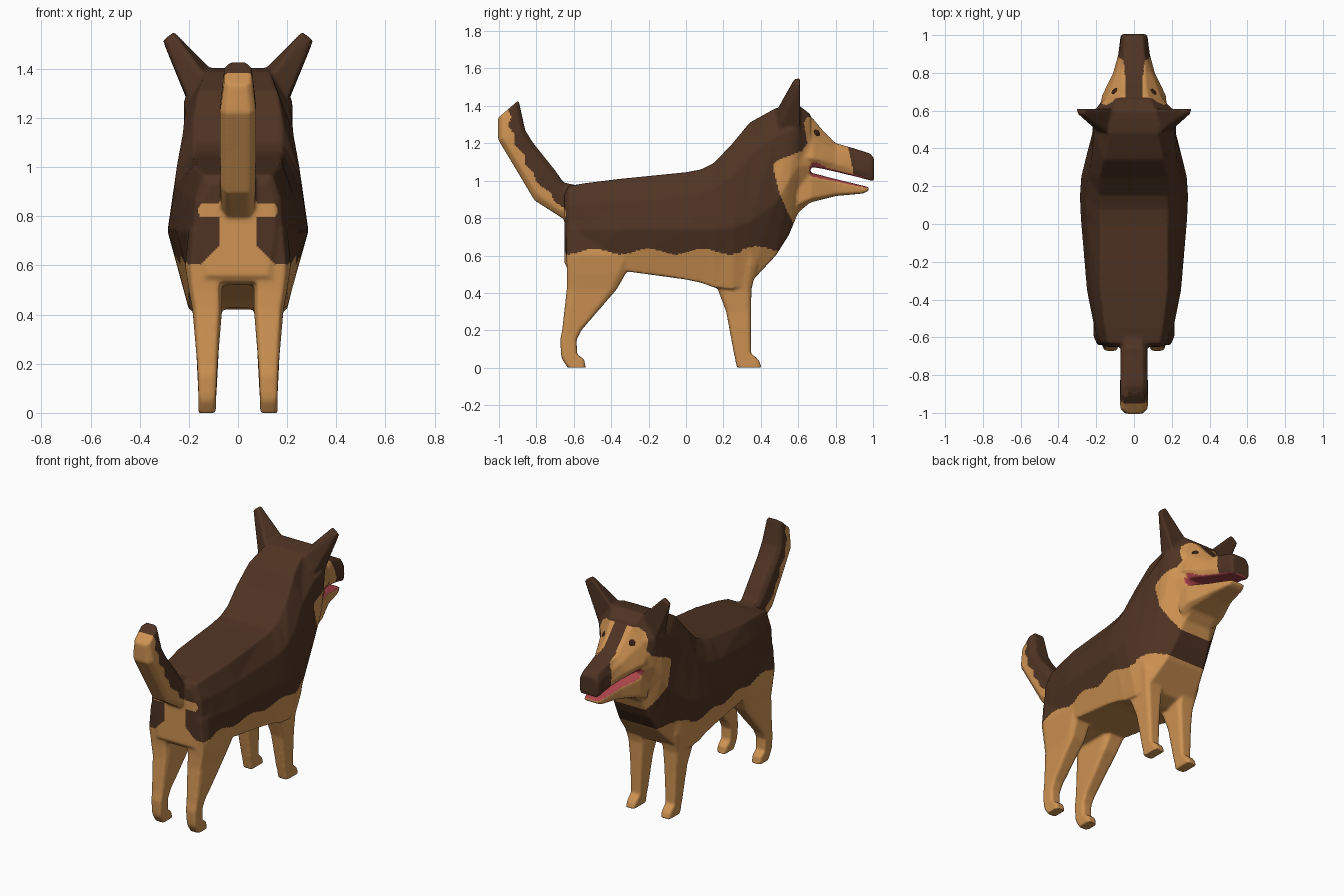
import bpy, bmesh, math
from mathutils import Vector


def material(name, rgb):
    m = bpy.data.materials.new(name)
    m.diffuse_color = (*rgb, 1)
    return m


BROWN = material("dark brown fur", (0.078, 0.034, 0.017))
TAN = material("tan fur", (0.62, 0.29, 0.085))
RED = material("mouth red", (0.42, 0.06, 0.07))
EYE = material("eye brown", (0.04, 0.016, 0.009))

bm = bmesh.new()


def loft(rings):
    """Closed skin through equally sized rings of points."""
    vs = [[bm.verts.new(p) for p in r] for r in rings]
    n = len(vs[0])
    for a, b in zip(vs, vs[1:]):
        for i in range(n):
            bm.faces.new((a[i], a[(i + 1) % n], b[(i + 1) % n], b[i]))
    bm.faces.new(vs[0])
    bm.faces.new(vs[-1])


def body_ring(y, zb, bw, zm, mw, zu, uw, zt, tw):
    """Symmetric section: bottom, middle, upper and top heights with half widths."""
    half = [(bw, zb), (mw, zm), (uw, zu), (tw, zt)]
    return [(x, y, z) for x, z in half] + [(-x, y, z) for x, z in reversed(half)]


def soft_rect(c, u, v, k=0.6):
    """Rectangle with cut corners, spanned by half vectors u and v."""
    c, u, v = Vector(c), Vector(u), Vector(v)
    pts = [(1, k), (k, 1), (-k, 1), (-1, k), (-1, -k), (-k, -1), (k, -1), (1, -k)]
    return [c + u * a + v * b for a, b in pts]


# Torso, neck and back of the head
TORSO = (
    (-0.65, .56, .12, .72, .15, .85, .15, .93, .11),
    (-0.63, .53, .16, .72, .185, .87, .175, .97, .14),
    (-0.55, .52, .17, .74, .21, .87, .195, .985, .155),
    (-0.35, .52, .19, .74, .25, .89, .225, 1.01, .18),
    (0.00, .472, .20, .74, .28, .92, .25, 1.045, .18),
    (0.08, .455, .20, .74, .285, .94, .255, 1.06, .18),
    (0.15, .43, .20, .74, .287, .96, .255, 1.095, .18),
    (0.25, .42, .20, .75, .28, 1.03, .245, 1.20, .18),
    (0.34, .45, .18, .78, .258, 1.14, .225, 1.31, .16),
    (0.48, .60, .14, .88, .222, 1.24, .215, 1.388, .13),
    (0.55, .71, .12, 1.0, .215, 1.27, .222, 1.40, .12),
    (0.60, .83, .10, 1.08, .195, 1.28, .21, 1.405, .11),
    (0.665, .885, .09, 1.08, .16, 1.25, .15, 1.355, .09),
)
loft([body_ring(*r) for r in TORSO])

# Upper muzzle
MUZZLE = (
    (0.60, 1.07, .13, 1.12, .18, 1.25, .18, 1.39, .10),
    (0.68, 1.072, .135, 1.12, .17, 1.23, .14, 1.33, .075),
    (0.73, 1.064, .12, 1.11, .147, 1.20, .12, 1.27, .065),
    (0.80, 1.048, .095, 1.09, .112, 1.155, .095, 1.20, .06),
    (0.90, 1.024, .072, 1.06, .084, 1.12, .075, 1.172, .055),
    (0.985, 1.002, .065, 1.04, .073, 1.10, .07, 1.145, .05),
    (1.005, .998, .06, 1.04, .068, 1.09, .065, 1.12, .05),
)
loft([body_ring(*r) for r in MUZZLE])

# Lower jaw
JAW = ((.60, .85, 1.045, .15), (.67, .885, 1.042, .145), (.80, .918, 1.009, .095),
       (.95, .932, .972, .06), (.978, .948, .966, .05))
loft([soft_rect((0, y, (z0 + z1) / 2), (w, 0, 0), (0, 0, (z1 - z0) / 2), .75) for y, z0, z1, w in JAW])

# Tail, given by matching back and front edge points
TAIL_EDGES = ((-.60, .76, -.56, .97, .07), (-.70, .825, -.655, .99, .07), (-.81, .895, -.70, 1.055, .072),
              (-.92, 1.08, -.82, 1.205, .073), (-1.004, 1.22, -.86, 1.27, .073),
              (-1.006, 1.335, -.895, 1.43, .055))
loft([soft_rect((0, (a + c) / 2, (b + d) / 2), (w, 0, 0), (0, (c - a) / 2, (d - b) / 2), .65)
      for a, b, c, d, w in TAIL_EDGES])

FRONT_LEG = ((0, .273, .404, .09, .16), (.035, .265, .392, .09, .16), (.055, .262, .375, .09, .16),
             (.075, .257, .347, .088, .161), (.3, .215, .347, .076, .172), (.42, .17, .35, .065, .185),
             (.55, .12, .38, .065, .21), (.7, .1, .38, .07, .23))
HIND_LEG = ((0, -.632, -.536, .09, .16), (.045, -.662, -.545, .09, .16), (.072, -.668, -.583, .089, .161),
            (.15, -.672, -.585, .086, .163), (.2, -.662, -.56, .083, .166), (.42, -.637, -.37, .065, .185),
            (.5, -.635, -.325, .065, .2), (.6, -.64, -.27, .05, .215), (.75, -.64, -.3, .05, .2))
EAR = (((.195, .61, 1.24), (.05, .61, 1.34), (.11, .46, 1.34), (.195, .49, 1.26)),
       ((.308, .61, 1.515), (.26, .61, 1.552), (.262, .578, 1.547), (.298, .582, 1.52)))

for s in (1, -1):
    # Legs with paws
    for leg in (FRONT_LEG, HIND_LEG):
        loft([soft_rect((s * (x0 + x1) / 2, (y0 + y1) / 2, z), ((x1 - x0) / 2, 0, 0),
                        (0, (y1 - y0) / 2, 0), .75) for z, y0, y1, x0, x1 in leg])
    # Ears: flat in front, ridge behind
    loft([[(s * x, y, z) for x, y, z in ring] for ring in EAR])

bmesh.ops.recalc_face_normals(bm, faces=bm.faces[:])
mesh = bpy.data.meshes.new("dog_body")
bm.to_mesh(mesh)
bm.free()
dog = bpy.data.objects.new("dog_body", mesh)
bpy.context.collection.objects.link(dog)

# Fuse all parts into one soft skin
remesh = dog.modifiers.new("fuse", 'REMESH')
remesh.mode = 'VOXEL'
remesh.voxel_size = 0.008
smooth = dog.modifiers.new("soften", 'SMOOTH')
smooth.factor = 0.5
smooth.iterations = 6
deps = bpy.context.evaluated_depsgraph_get()
dog.data = bpy.data.meshes.new_from_object(dog.evaluated_get(deps))
dog.modifiers.clear()
mesh = dog.data
mesh.materials.clear()
for m in (BROWN, TAN, RED):
    mesh.materials.append(m)

# Side outlines (y, z) of the coat markings
FACE = ((.575, .77), (.535, .85), (.50, .93), (.465, 1.07), (.475, 1.10), (.53, 1.125), (.62, 1.16), (.65, 1.2),
        (.64, 1.25), (.63, 1.31), (.645, 1.335), (.7, 1.35), (1.1, 1.35), (1.1, .77))
TAIL = ((.80, -.64), (.86, -.66), (.95, -.75), (1.03, -.82), (1.13, -.87), (1.22, -.92),
        (1.33, -.945), (1.5, -.945))


def inside(y, z, poly):
    hit = False
    for (y0, z0), (y1, z1) in zip(poly, poly[1:] + poly[:1]):
        if (z0 > z) != (z1 > z) and y < y0 + (z - z0) * (y1 - y0) / (z1 - z0):
            hit = not hit
    return hit


def interp(t, table):
    for (a, va), (b, vb) in zip(table, table[1:]):
        if t <= b:
            return va + (vb - va) * (t - a) / (b - a)
    return table[-1][1]


def coat(c, n):
    """0 brown, 1 tan, 2 mouth."""
    x, y, z = abs(c.x), c.y, c.z
    mouth = 1.058 - (y - .67) * .25
    if y > .66 and abs(z - mouth) < .045:                    # inside of the mouth
        if (z > mouth and n.z < -.5) or (z < mouth and n.z > .5) or (y < .69 and n.y > .5 and abs(z - mouth) < .02):
            return 2
    if y > .45 and inside(y, z, FACE):                       # face and throat
        if z > mouth and y > .89 - (z - 1.07) * .2:
            return 0
        stripe = .042 + max(0, y - .74) * .12
        return 0 if z > mouth + .03 and x < stripe else 1
    if y < -.64 and z > .8:                                  # tail
        return int(y < interp(z, TAIL) + .01 * math.sin(z * 62))
    if y < -.6 and z < .86 and x < .075 + max(0, .68 - z):   # rump strip
        return 1
    return int(z < .622 + .015 * math.cos((y + .2) * 21.7) + (.012 if y > .3 else 0))


for p in mesh.polygons:
    p.material_index = coat(p.center, p.normal)
mesh.shade_smooth()

# Eyes: thin discs set on the skin
for s, side in ((1, "right"), (-1, "left")):
    ok, pos, nor, _ = dog.closest_point_on_mesh(Vector((s * .118, .715, 1.265)))
    bpy.ops.mesh.primitive_uv_sphere_add(segments=20, ring_count=10, radius=.02, location=pos)
    eye = bpy.context.object
    eye.name = "eye_" + side
    eye.scale = (1, 1, .22)
    eye.rotation_euler = nor.to_track_quat('Z', 'Y').to_euler()
    eye.data.materials.append(EYE)
    eye.data.shade_smooth()
